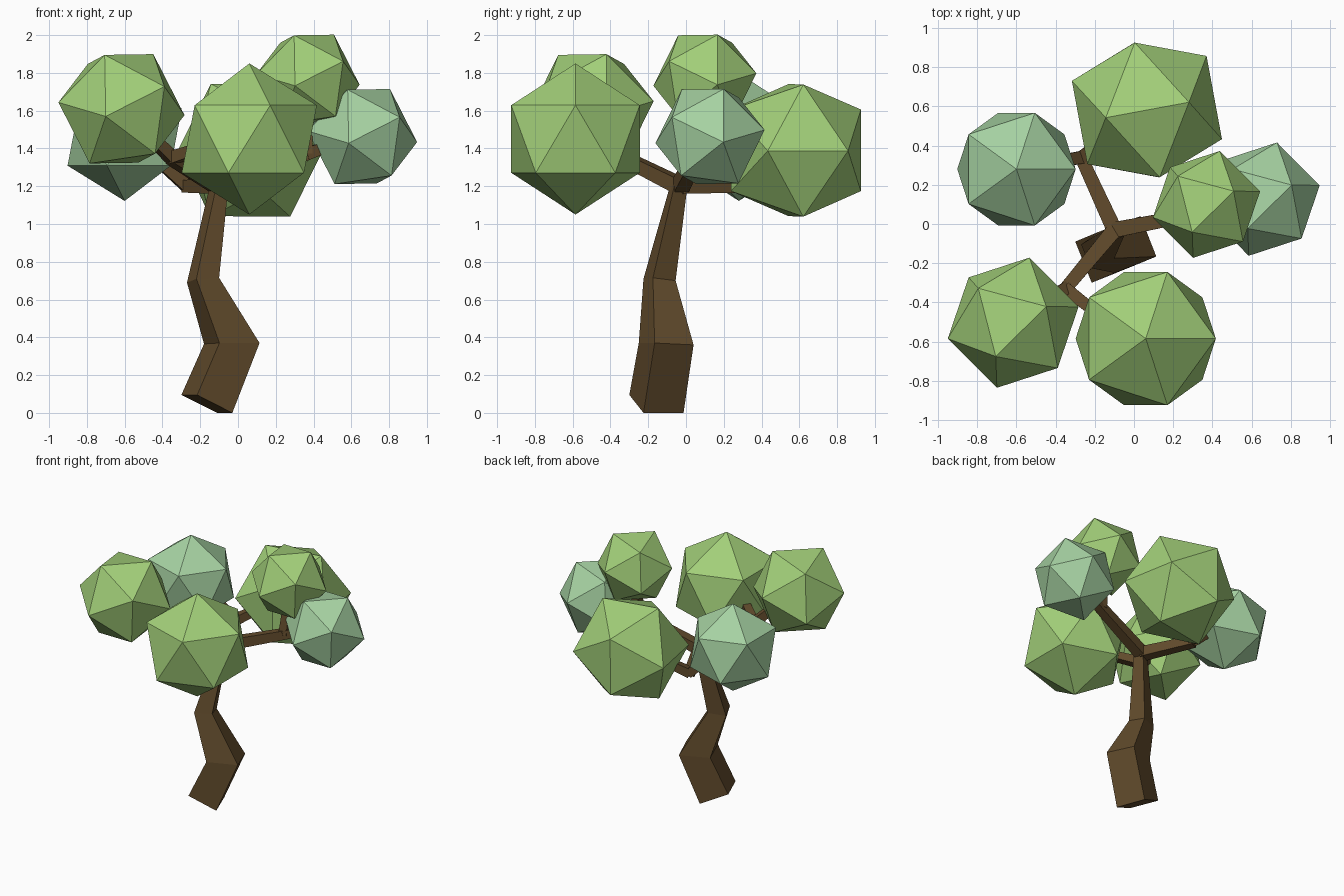
import bpy, bmesh
from mathutils import Vector, Matrix

if "Cube" in bpy.data.objects:
    bpy.data.objects.remove(bpy.data.objects["Cube"])


def material(name, rgb):
    m = bpy.data.materials.new(name)
    m.diffuse_color = (*rgb, 1)
    m.use_nodes = True
    m.node_tree.nodes["Principled BSDF"].inputs["Base Color"].default_value = m.diffuse_color
    return m


BARK = material("bark", (0.12, 0.07, 0.025))
LEAF = material("leaf_green", (0.36, 0.62, 0.19))
PALE = material("leaf_pale", (0.38, 0.64, 0.36))


def add_object(name, bm, mat):
    bmesh.ops.recalc_face_normals(bm, faces=bm.faces)
    me = bpy.data.meshes.new(name)
    bm.to_mesh(me)
    bm.free()
    me.materials.append(mat)
    ob = bpy.data.objects.new(name, me)
    bpy.context.collection.objects.link(ob)
    return ob


def loft(name, rings, mat):
    """Join square rings into a capped tube."""
    bm = bmesh.new()
    rows = [[bm.verts.new(p) for p in r] for r in rings]
    for a, b in zip(rows, rows[1:]):
        for i in range(4):
            j = (i + 1) % 4
            bm.faces.new((a[i], a[j], b[j], b[i]))
    bm.faces.new(rows[0])
    bm.faces.new(rows[-1])
    return add_object(name, bm, mat)


def branch(name, path):
    """Square tapering limb through (x, y, z, half width) points."""
    pts = [Vector(p[:3]) for p in path]
    rings = []
    for i, p in enumerate(pts):
        d = (pts[min(i + 1, len(pts) - 1)] - pts[max(i - 1, 0)]).normalized()
        up = Vector((0, 0, 1)) if abs(d.z) < 0.95 else Vector((0, 1, 0))
        u = d.cross(up).normalized()
        v = u.cross(d)
        h = path[i][3]
        rings.append([p + u * h * a + v * h * b
                      for a, b in ((-1, -1), (1, -1), (1, 1), (-1, 1))])
    return loft(name, rings, BARK)


def foliage(name, centre, radius, mat, pole=(0, 0, 1), near=(1, 0, 0)):
    """Icosahedron with one corner at pole and a neighbouring corner towards near."""
    z = Vector(pole).normalized()
    y = z.cross(Vector(near)).normalized()
    x = y.cross(z)
    rot = Matrix((x, y, z)).transposed().to_4x4()
    bm = bmesh.new()
    bmesh.ops.create_icosphere(bm, subdivisions=1, radius=radius,
                               matrix=Matrix.Translation(centre) @ rot)
    return add_object(name, bm, mat)


# Crooked square trunk
loft("trunk", [
    [(-.30, -.09, .095), (-.216, -.30, .095), (-.03, -.225, 0), (-.11, -.013, 0)],
    [(-.18, -.04, .365), (-.098, -.25, .37), (.114, -.166, .37), (.033, .04, .36)],
    [(-.27, -.105, .69), (-.22, -.225, .71), (-.10, -.175, .715), (-.145, -.055, .70)],
    [(-.15, -.03, 1.20), (-.115, -.085, 1.20), (-.05, -.06, 1.21), (-.075, .01, 1.22)],
], BARK)

# Three forking limbs
hub = (-.10, -.03, 1.20, .04)
forks = {
    "back_branch": ((-.27, .34, 1.20, .033), [(-.50, .30, 1.40, .025), (-.02, .52, 1.36, .025)]),
    "left_branch": ((-.35, -.33, 1.35, .033), [(-.52, -.43, 1.52, .025), (-.08, -.54, 1.44, .025)]),
    "right_branch": ((.36, .06, 1.37, .033), [(.37, .10, 1.65, .025), (.58, .11, 1.45, .025)]),
}
for name, (node, tips) in forks.items():
    branch(name, [hub, node])
    for i, tip in enumerate(tips):
        branch(f"{name}_twig_{i + 1}", [node, tip])

# Foliage clumps
tilt = dict(pole=(-.26, -.505, .835), near=(.478, .23, .835))
foliage("front_foliage", (.06, -.585, 1.45), .40, LEAF)
foliage("left_back_foliage", (-.60, .28, 1.46), .338, PALE)
foliage("back_foliage", (.066, .582, 1.39), .411, LEAF,
        pole=(.216, .04, .35), near=(-.216, -.04, .35))
foliage("left_front_foliage", (-.617, -.504, 1.61), .345, LEAF, **tilt)
foliage("right_top_foliage", (.37, .10, 1.765), .283, LEAF, **tilt)
foliage("right_foliage", (.658, .127, 1.463), .30, PALE, **tilt)
